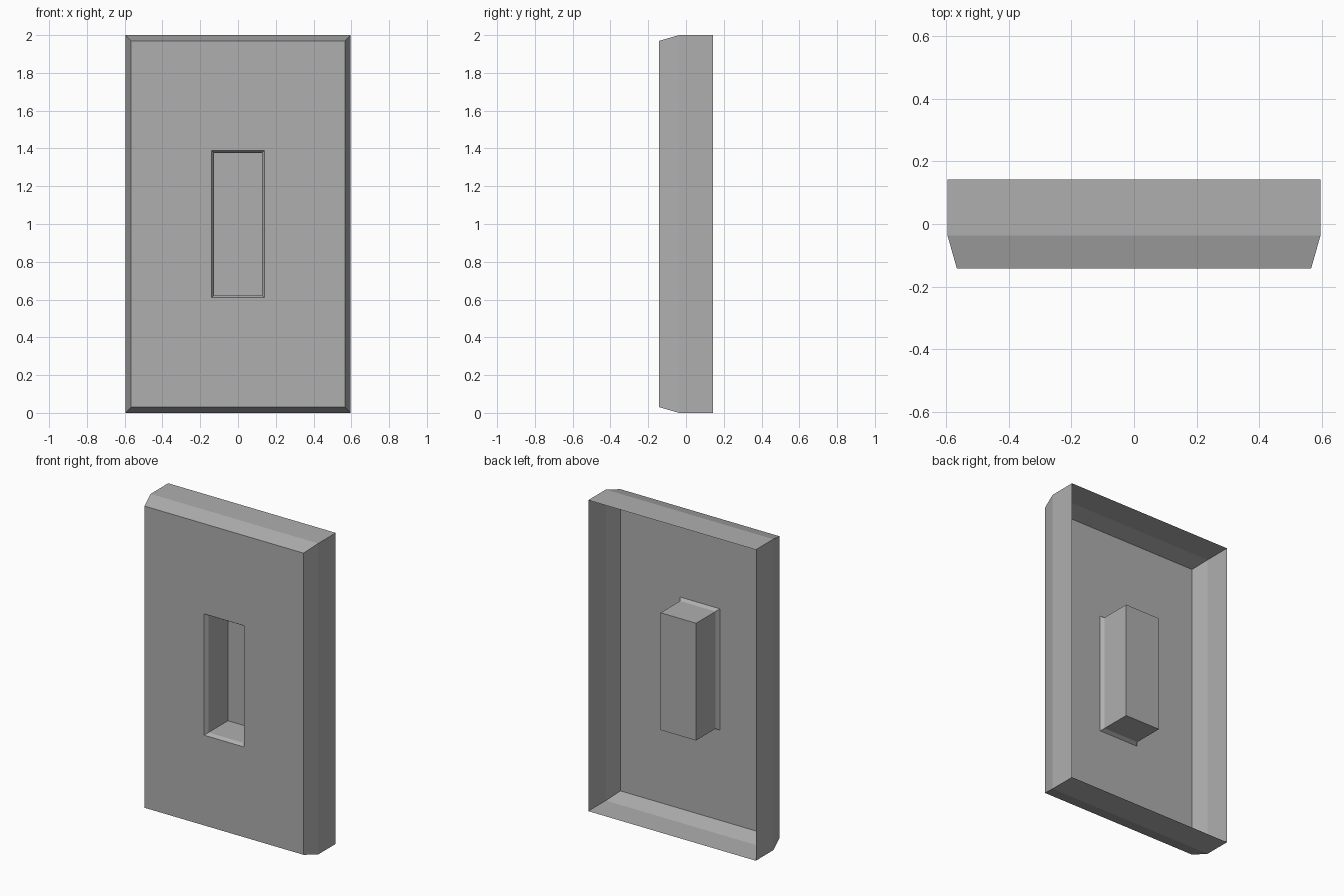
import bpy
import bmesh

cube = bpy.data.objects.get("Cube")
if cube:
    bpy.data.objects.remove(cube, do_unlink=True)

grey = bpy.data.materials.new("mid_grey")
grey.use_nodes = True
colour = (0.43, 0.43, 0.43, 1)
grey.diffuse_color = colour
grey.node_tree.nodes["Principled BSDF"].inputs["Base Color"].default_value = colour

MID_Z = 1.0


def ring(bm, half_x, half_z, y):
    """Upright rectangle of vertices at depth y."""
    corners = ((-1, -1), (1, -1), (1, 1), (-1, 1))
    return [bm.verts.new((sx * half_x, y, MID_Z + sz * half_z)) for sx, sz in corners]


def thin_shell(name, sections, cap):
    """Loft rectangular rings into a thin sheet, optionally capping the last."""
    bm = bmesh.new()
    rings = [ring(bm, *s) for s in sections]
    for a, b in zip(rings, rings[1:]):
        for i in range(4):
            j = (i + 1) % 4
            bm.faces.new((a[i], a[j], b[j], b[i]))
    if cap:
        bm.faces.new(rings[-1])
    mesh = bpy.data.meshes.new(name)
    bm.to_mesh(mesh)
    bm.free()
    mesh.materials.append(grey)
    obj = bpy.data.objects.new(name, mesh)
    bpy.context.collection.objects.link(obj)
    return obj


FRONT, BACK = -0.142, 0.142
slot_mouth = (0.141, 0.39, FRONT)

# Cover plate: open back rim, straight sides, sloped border, face with slot
thin_shell("cover_plate", [
    (0.596, 1.0, BACK),
    (0.596, 1.0, -0.036),
    (0.566, 0.97, FRONT),
    slot_mouth,
], cap=False)

# Switch recess: bevelled mouth, then a straight pocket with a closed back
thin_shell("switch_recess", [
    slot_mouth,
    (0.126, 0.377, FRONT + 0.022),
    (0.126, 0.377, FRONT + 0.22),
], cap=True)
